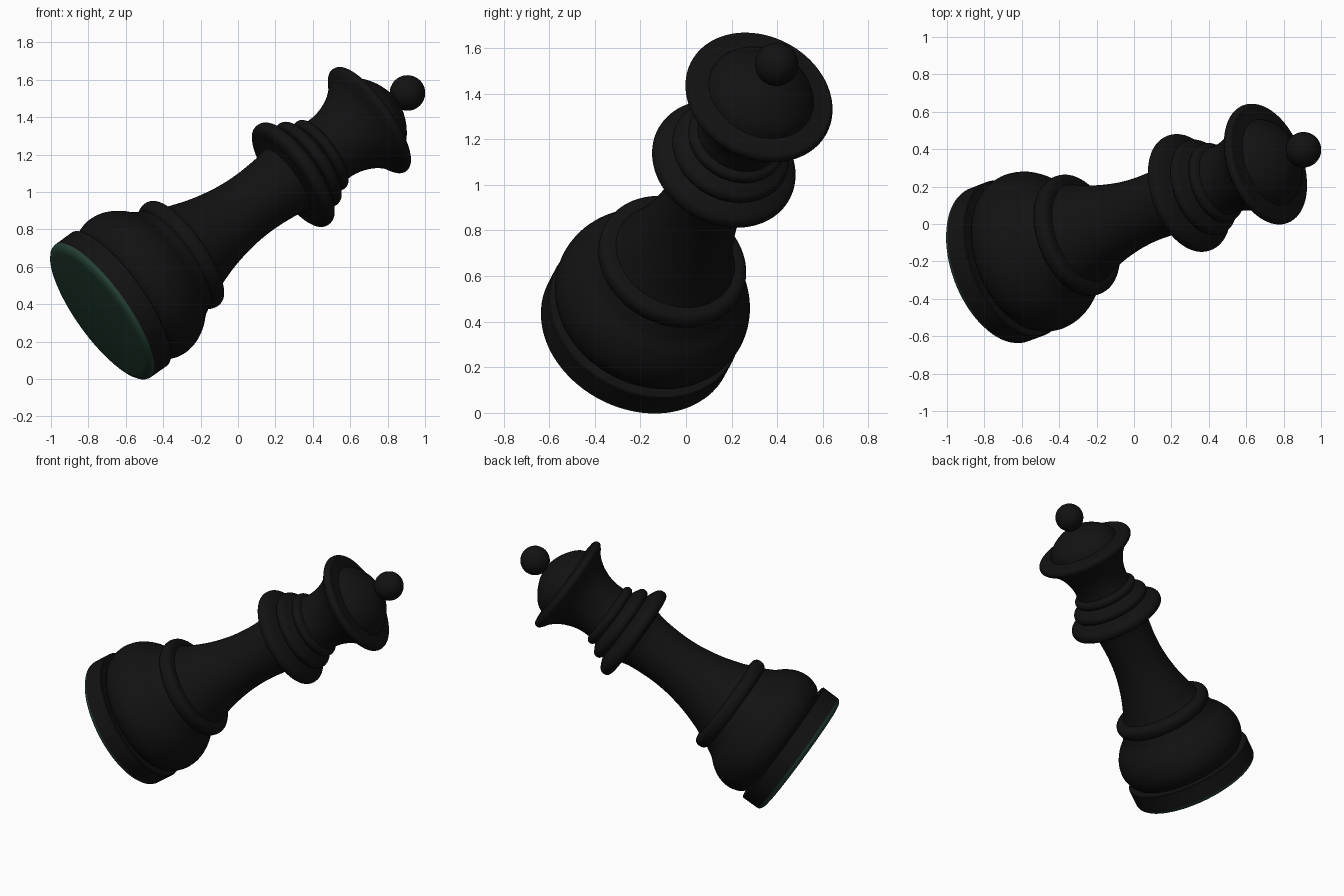
import bpy, bmesh, math
from mathutils import Vector

if "Cube" in bpy.data.objects:
    bpy.data.objects.remove(bpy.data.objects["Cube"])

# Tilted axis of the lying piece: centre of the bottom and centre of the finial
FOOT = Vector((-0.747, -0.228, 0.346))
TIP = Vector((0.906, 0.397, 1.529))
ROT = (TIP - FOOT).to_track_quat('Z', 'Y')
SEG = 96


def material(name, rgb):
    m = bpy.data.materials.new(name)
    m.diffuse_color = (*rgb, 1)
    m.use_nodes = True
    m.node_tree.nodes["Principled BSDF"].inputs["Base Color"].default_value = m.diffuse_color
    return m


black = material("black lacquer", (0.006, 0.006, 0.006))
green = material("green felt", (0.019, 0.056, 0.036))


def smooth_curve(pts, n=5):
    """Catmull-Rom curve through (radius, height) points."""
    p = [Vector(q) for q in pts]
    p = [2 * p[0] - p[1]] + p + [2 * p[-1] - p[-2]]
    out = []
    for a, b, c, d in zip(p, p[1:], p[2:], p[3:]):
        for k in range(n):
            t = k / n
            out.append(0.5 * (2 * b + (c - a) * t + (2 * a - 5 * b + 4 * c - d) * t * t
                              + (3 * b - a - 3 * c + d) * t ** 3))
    return out + [p[-2]]


def finish(obj, mat):
    obj.data.materials.append(mat)
    bpy.ops.object.select_all(action='DESELECT')
    obj.select_set(True)
    bpy.context.view_layer.objects.active = obj
    bpy.ops.object.shade_smooth_by_angle(angle=math.radians(35))


def lathe(name, pts, mat=black, curved=True):
    prof = smooth_curve(pts) if curved else [Vector(q) for q in pts]
    bm = bmesh.new()
    rows = []
    for r, h in prof:
        r = max(r, 0)
        rows.append([bm.verts.new((r * math.cos(a), r * math.sin(a), h))
                     for a in (2 * math.pi * j / SEG for j in range(SEG))])
    for lo, hi in zip(rows, rows[1:]):
        for j in range(SEG):
            k = (j + 1) % SEG
            bm.faces.new((lo[j], lo[k], hi[k], hi[j]))
    bmesh.ops.remove_doubles(bm, verts=bm.verts[:], dist=1e-5)
    me = bpy.data.meshes.new(name)
    bm.to_mesh(me)
    bm.free()
    obj = bpy.data.objects.new(name, me)
    bpy.context.collection.objects.link(obj)
    obj.rotation_mode = 'QUATERNION'
    obj.rotation_quaternion = ROT
    obj.location = FOOT
    finish(obj, mat)


# Felt pad under the base
lathe("felt_pad", [(0, 0), (0.385, 0), (0.405, 0.003), (0.422, 0.010),
                   (0.433, 0.020), (0.437, 0.032)], green, False)
# Straight base rim with a flat top step
lathe("base_rim", [(0.437, 0.032), (0.438, 0.145), (0.433, 0.150), (0.385, 0.152)], curved=False)
# Rounded base bulge
lathe("base_bulge", [(0.385, 0.152), (0.415, 0.185), (0.434, 0.235), (0.438, 0.285),
                     (0.424, 0.350), (0.388, 0.415), (0.345, 0.465), (0.312, 0.525)])
# Ring above the bulge
lathe("lower_ring", [(0.312, 0.525), (0.328, 0.540), (0.336, 0.568), (0.331, 0.595),
                     (0.310, 0.612), (0.272, 0.616)])
# Slender waisted stem
lathe("stem", [(0.272, 0.616), (0.250, 0.670), (0.212, 0.795), (0.185, 0.940),
               (0.177, 1.080), (0.186, 1.225), (0.200, 1.290)])
# Stacked collars, widest at the bottom
lathe("wide_collar", [(0.200, 1.290), (0.245, 1.297), (0.292, 1.301), (0.319, 1.315),
                      (0.327, 1.341), (0.318, 1.368), (0.288, 1.389), (0.240, 1.410)])
lathe("middle_collar", [(0.240, 1.410), (0.258, 1.420), (0.266, 1.442), (0.257, 1.466),
                        (0.232, 1.482), (0.200, 1.500)])
lathe("small_collar", [(0.200, 1.500), (0.215, 1.512), (0.220, 1.532), (0.212, 1.550),
                       (0.188, 1.562)])
# Flared head with a rolled lip
lathe("crown", [(0.188, 1.562), (0.189, 1.620), (0.203, 1.685), (0.232, 1.750),
                (0.272, 1.802), (0.312, 1.832), (0.333, 1.852), (0.335, 1.873),
                (0.322, 1.890), (0.292, 1.893), (0.240, 1.900)])
# Domed top of the head
lathe("dome", [(0.240, 1.900), (0.222, 1.935), (0.188, 1.970), (0.135, 2.006),
               (0.070, 2.034), (0, 2.044)])
# Ball finial
bpy.ops.mesh.primitive_uv_sphere_add(segments=48, ring_count=24, radius=0.095, location=TIP)
ball = bpy.context.object
ball.name = "ball_finial"
ball.rotation_mode = 'QUATERNION'
ball.rotation_quaternion = ROT
finish(ball, black)
